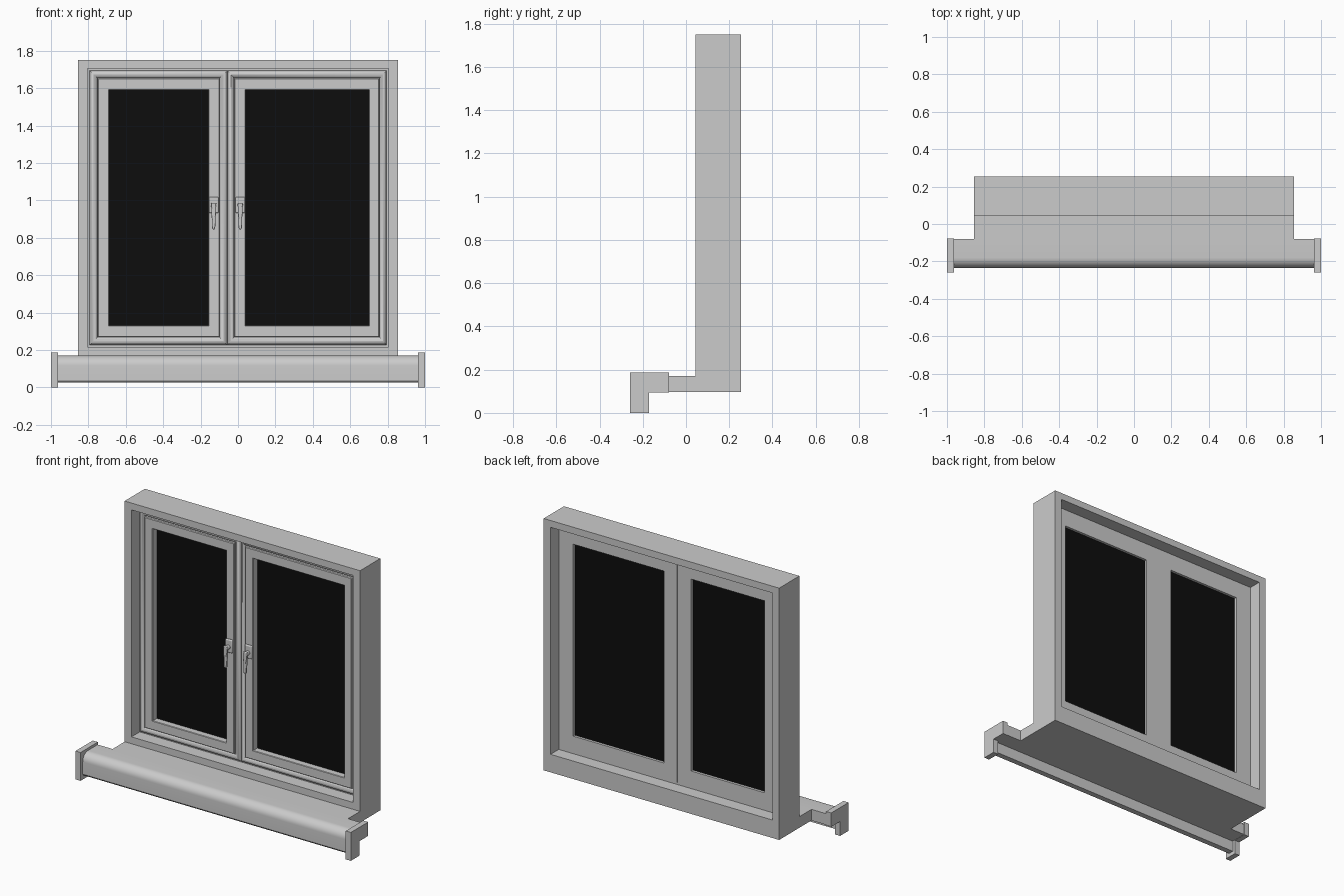
import bpy, bmesh, math

if "Cube" in bpy.data.objects:
    bpy.data.objects.remove(bpy.data.objects["Cube"])


def finish(name, bm, smooth=30, bevel=0):
    bmesh.ops.recalc_face_normals(bm, faces=bm.faces)
    me = bpy.data.meshes.new(name)
    bm.to_mesh(me)
    bm.free()
    ob = bpy.data.objects.new(name, me)
    bpy.context.collection.objects.link(ob)
    if bevel:
        m = ob.modifiers.new("bevel", 'BEVEL')
        m.width, m.segments = bevel, 3
    if smooth:
        bpy.ops.object.select_all(action='DESELECT')
        ob.select_set(True)
        bpy.context.view_layer.objects.active = ob
        bpy.ops.object.shade_smooth_by_angle(angle=math.radians(smooth))
    return ob


def box(name, x0, x1, y0, y1, z0, z1, **kw):
    bm = bmesh.new()
    bmesh.ops.create_cube(bm, size=1)
    for v in bm.verts:
        v.co = (x0 + (v.co.x + .5) * (x1 - x0), y0 + (v.co.y + .5) * (y1 - y0),
                z0 + (v.co.z + .5) * (z1 - z0))
    return finish(name, bm, **kw)


def extrude_x(name, yz, x0, x1, smooth=30):
    """Closed y-z profile extruded along x."""
    bm = bmesh.new()
    f = bm.faces.new([bm.verts.new((x0, y, z)) for y, z in yz])
    r = bmesh.ops.extrude_face_region(bm, geom=[f])
    verts = [g for g in r['geom'] if isinstance(g, bmesh.types.BMVert)]
    bmesh.ops.translate(bm, verts=verts, vec=(x1 - x0, 0, 0))
    return finish(name, bm, smooth)


def ring(name, rects, profile, smooth=30):
    """Mitred frame: profile of (t, y); t slides between the nested rects (x0, x1, z0, z1)."""
    bm = bmesh.new()
    loops = []
    for t, y in profile:
        i = min(int(t), len(rects) - 2)
        a, b, k = rects[i], rects[i + 1], t - i
        x0, x1, z0, z1 = [p + (q - p) * k for p, q in zip(a, b)]
        loops.append([bm.verts.new(c) for c in
                      ((x0, y, z0), (x1, y, z0), (x1, y, z1), (x0, y, z1))])
    for a, b in zip(loops, loops[1:] + loops[:1]):
        for j in range(4):
            k = (j + 1) % 4
            bm.faces.new((a[j], a[k], b[k], b[j]))
    return finish(name, bm, smooth)


# Outer lining and the recessed strip that closes the groove around the sashes
flat = lambda y0, y1: [(0, y0), (1, y0), (1, y1), (0, y1)]
ring("outer_lining", [(-.855, .855, .17, 1.75), (-.805, .805, .215, 1.705)],
     flat(.045, .255), 0)
ring("groove_strip", [(-.805, .805, .215, 1.705), (-.793, .793, .227, 1.693)],
     flat(.13, .17), 0)

# Window units: rounded outer frame, stepped sash, dark pane
black = bpy.data.materials.new("dark_glass")
black.diffuse_color = (.004, .004, .004, 1)
black.use_nodes = True
black.node_tree.nodes["Principled BSDF"].inputs["Base Color"].default_value = black.diffuse_color
profile = [(0, .17), (0, .12), (.12, .11), (.3, .104), (.5, .102), (.7, .105),
           (.88, .112), (.98, .122), (.98, .105), (1.05, .1), (1.95, .1),
           (2, .103), (2, .17)]
units = {
    "left": ((-.793, -.057), (-.75, -.1), (-.69, -.157), -.13),
    "right": ((-.055, .793), (-.02, .755), (.04, .70), .012),
}
for side, (o, s, g, hx) in units.items():
    ring(side + "_sash", [(*o, .227, 1.693), (*s, .27, 1.652), (*g, .33, 1.59)], profile)
    pane = box(side + "_glass", g[0] - .005, g[1] + .005, .143, .153, .325, 1.595, smooth=0)
    pane.data.materials.append(black)

    # Handle: plate, round neck and tapered lever
    box(side + "_handle_plate", hx - .026, hx + .026, .086, .102, .932, 1.018, bevel=.006)
    bm = bmesh.new()
    bmesh.ops.create_cone(bm, cap_ends=True, segments=20, radius1=.014, radius2=.014, depth=.035)
    for v in bm.verts:
        v.co = (hx + v.co.x, .073 + v.co.z, .97 + v.co.y)
    finish(side + "_handle_neck", bm)
    lever = box(side + "_handle_lever", hx - .014, hx + .014, .05, .068, .845, .987, smooth=0)
    for v in lever.data.vertices:
        if v.co.z < .9:
            v.co.x = hx + (v.co.x - hx) * .55
    m = lever.modifiers.new("bevel", 'BEVEL')
    m.width, m.segments = .005, 3

# Sill: slab under the lining plus a rounded nose
box("sill_slab", -.855, .855, -.08, .255, .097, .17, smooth=0)
R = .055
arc = [(-.18 - R * math.sin(a), .115 + R * math.cos(a))
       for a in (math.pi / 2 * i / 10 for i in range(11))]
extrude_x("sill_nose", [(-.08, .17)] + arc +
          [(-.235, .035), (-.227, .025), (-.19, .025), (-.19, .097), (-.08, .097)], -.97, .97)

# L-shaped end caps
cap = [(-.258, 0), (-.17, 0), (-.17, .095), (-.078, .095), (-.078, .186), (-.258, .186)]
for side, s in (("left", -1), ("right", 1)):
    extrude_x(side + "_end_cap", cap, s * .963, s * 1.0, 0)
